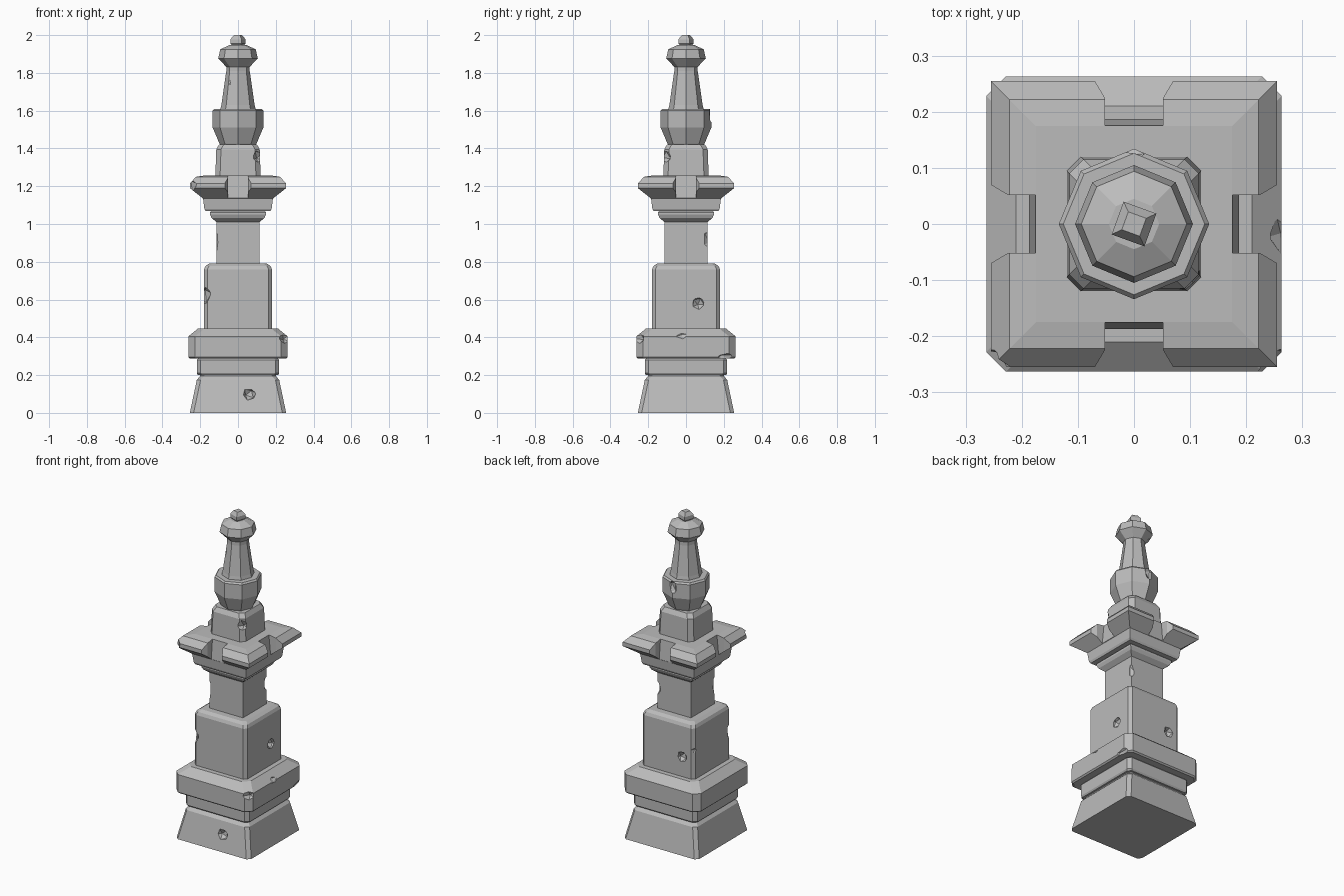
import bpy, bmesh
from math import cos, sin, pi, radians
from mathutils import Matrix, Vector

cube = bpy.data.objects.get("Cube")
if cube:
    bpy.data.objects.remove(cube, do_unlink=True)

stone = bpy.data.materials.new("grey stone")
stone.use_nodes = True
GREY = (0.5, 0.5, 0.5, 1)
stone.diffuse_color = GREY
bsdf = stone.node_tree.nodes["Principled BSDF"]
bsdf.inputs["Base Color"].default_value = GREY
bsdf.inputs["Roughness"].default_value = 0.9


def finish(name, bm):
    bmesh.ops.recalc_face_normals(bm, faces=bm.faces)
    mesh = bpy.data.meshes.new(name)
    bm.to_mesh(mesh)
    bm.free()
    mesh.materials.append(stone)
    obj = bpy.data.objects.new(name, mesh)
    bpy.context.collection.objects.link(obj)
    return obj


def loft(name, rings):
    """Closed solid through a stack of equal-count rings."""
    bm = bmesh.new()
    loops = [[bm.verts.new(p) for p in ring] for ring in rings]
    for a, b in zip(loops, loops[1:]):
        for i in range(len(a)):
            j = (i + 1) % len(a)
            bm.faces.new((a[i], a[j], b[j], b[i]))
    bm.faces.new(loops[0][::-1])
    bm.faces.new(loops[-1])
    return finish(name, bm)


def square(name, profile, c=0.0):
    """Square tier from (half width, height) pairs with cut corners."""
    rings = []
    for h, z in profile:
        ring = []
        for sx, sy in ((1, 1), (-1, 1), (-1, -1), (1, -1)):
            pts = [(sx * h, sy * (h - c), z), (sx * (h - c), sy * h, z)]
            if c == 0:
                pts = pts[:1]
            ring += pts if sx * sy > 0 else pts[::-1]
        rings.append(ring)
    return loft(name, rings)


def turned(name, profile, sides=8, turn=0.0):
    """Faceted round tier from (radius, height) pairs."""
    return loft(name, [[(r * cos(turn + 2 * pi * i / sides),
                         r * sin(turn + 2 * pi * i / sides), z)
                        for i in range(sides)] for r, z in profile])


def cut(obj, cutter):
    mod = obj.modifiers.new("cut", "BOOLEAN")
    mod.operation = "DIFFERENCE"
    mod.solver = "EXACT"
    mod.object = cutter
    bpy.context.view_layer.objects.active = obj
    bpy.ops.object.modifier_apply(modifier=mod.name)
    bpy.data.objects.remove(cutter, do_unlink=True)


def chip(obj, place, size, angle=20):
    """Knock a faceted flake out of the stone."""
    bm = bmesh.new()
    bmesh.ops.create_icosphere(bm, subdivisions=1, radius=1)
    bmesh.ops.transform(bm, verts=bm.verts, matrix=Matrix.Translation(place)
                        @ Matrix.Rotation(radians(angle), 4, Vector((1, 2, 1)))
                        @ Matrix.Diagonal((*size, 1)))
    cut(obj, finish("chip_cutter", bm))


# Stepped foot
base = square("base", [(.255, 0), (.218, .175), (.2, .195)], .02)
square("base_groove", [(.2, .19), (.2, .21)], .02)
square("base_band", [(.212, .2), (.218, .21), (.218, .28), (.212, .287)], .02)
square("slab_groove", [(.205, .28), (.205, .295)], .02)
slab = square("slab", [(.255, .288), (.263, .296), (.263, .405), (.21, .448)], .035)

# Pedestal and shaft
plinth = square("plinth", [(.18, .44), (.18, .76), (.172, .778), (.153, .79)], .018)
shaft = square("shaft", [(.114, .78), (.114, 1.02)])
square("shaft_collar", [(.114, 1.01), (.14, 1.032), (.148, 1.05), (.148, 1.062),
                        (.135, 1.075)])

# Cornice with a notch in the middle of each side
cornice = square("cornice", [(.172, 1.068), (.178, 1.08), (.185, 1.135), (.255, 1.19),
                             (.255, 1.215), (.222, 1.25), (.175, 1.257)])
for k in range(4):
    rings = []
    for inner, z in ((.187, 1.137), (.174, 1.27)):
        half = [(.052, inner), (.052, .225), (.071, .257), (.071, .3)]
        plan = half + [(-x, y) for x, y in reversed(half)]
        rings.append([Matrix.Rotation(k * pi / 2, 3, "Z") @ Vector((x, y, z))
                      for x, y in plan])
    cut(cornice, loft("notch_cutter", rings))

# Upper block and turned finial
block = square("upper_block", [(.12, 1.25), (.115, 1.395), (.1, 1.422)], .025)
urn = turned("urn", [(.09, 1.41), (.1, 1.43), (.134, 1.51), (.134, 1.6), (.126, 1.61)])
neck = turned("neck", [(.095, 1.6), (.088, 1.63), (.062, 1.81), (.062, 1.84)])
turned("cap", [(.06, 1.83), (.105, 1.876), (.094, 1.924), (.045, 1.948)])
turned("ball", [(.022, 1.935), (.044, 1.955), (.044, 1.978), (.024, 2)], 4, radians(25))

# Weathered chips and pits
chip(base, (.06, -.245, .1), (.04, .04, .035))
chip(slab, (.27, -.02, .42), (.03, .04, .03))
chip(slab, (.265, -.265, .4), (.05, .05, .05))
chip(slab, (.275, .25, .29), (.035, .12, .035), 5)
chip(plinth, (.185, .065, .58), (.035, .035, .035))
chip(plinth, (-.1, .185, .57), (.035, .035, .035), 50)
chip(plinth, (-.19, -.19, .62), (.05, .05, .065))
chip(plinth, (-.19, .19, .62), (.035, .035, .04))
chip(shaft, (.125, .125, .92), (.035, .035, .06))
chip(shaft, (-.135, -.125, .9), (.035, .04, .1), 5)
chip(block, (.12, -.12, 1.355), (.045, .045, .04))
chip(cornice, (-.265, -.265, 1.2), (.05, .05, .06))
chip(urn, (0, .14, 1.575), (.03, .03, .05))
chip(neck, (-.05, -.068, 1.755), (.022, .022, .028))
